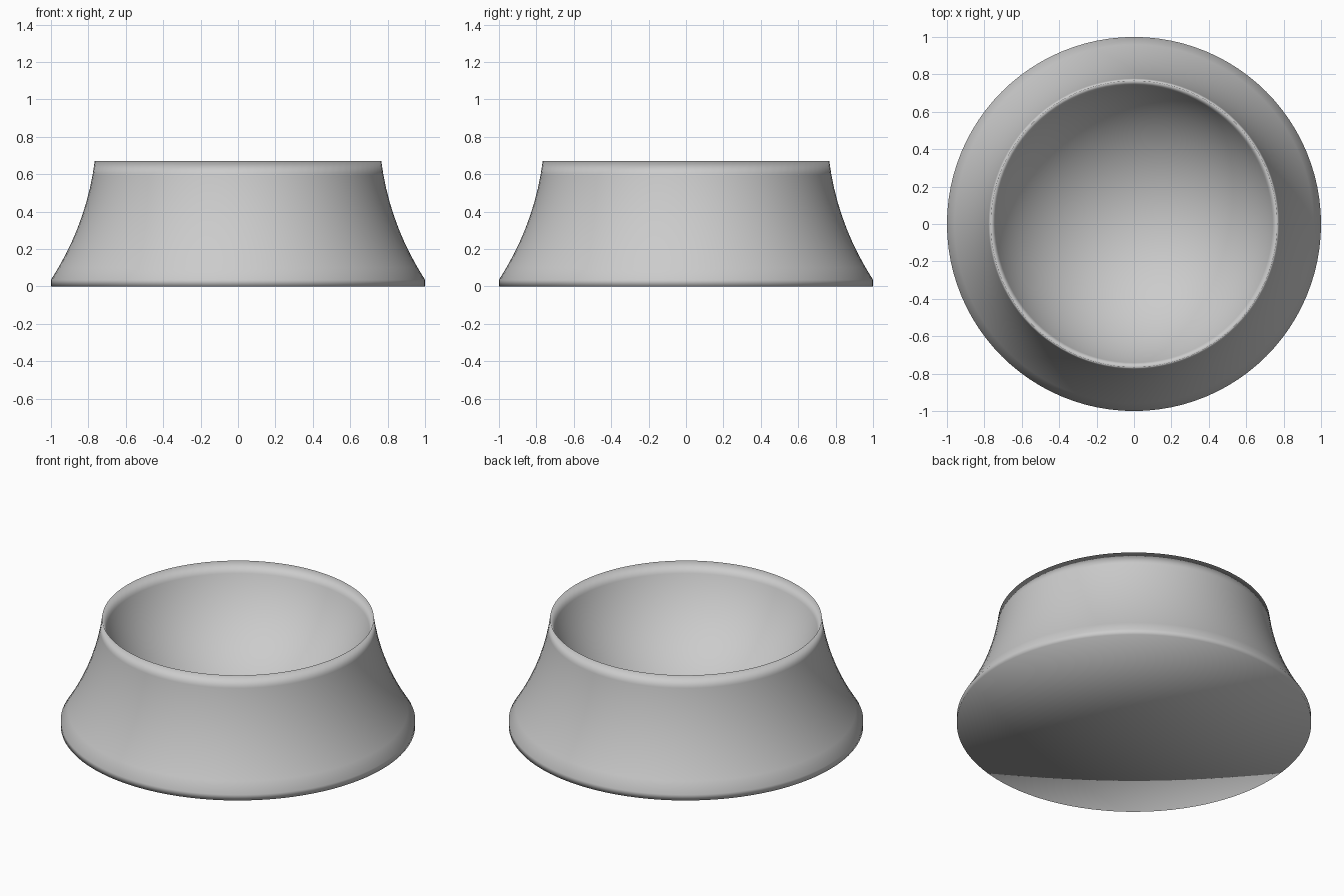
import bpy, bmesh, math

if "Cube" in bpy.data.objects:
    bpy.data.objects.remove(bpy.data.objects["Cube"])

SIDES = 96

# Outer wall: short vertical foot, then a concave sweep up to the knife-edge rim
foot, ctrl, rim = (1.0, 0.035), (0.81, 0.33), (0.766, 0.67)
profile = [(1.0, 0.0)]
for i in range(10):
    t = i / 9
    profile.append(tuple((1 - t) ** 2 * a + 2 * t * (1 - t) * b + t * t * c
                         for a, b, c in zip(foot, ctrl, rim)))

# Inner bowl: spherical hollow from the rim down to the centre
A, DEPTH = 0.766, 0.565
R = (A * A + DEPTH * DEPTH) / (2 * DEPTH)
centre_z = 0.67 - DEPTH + R
half_angle = math.asin(A / R)
for i in range(1, 14):
    a = half_angle * (1 - i / 14)
    profile.append((R * math.sin(a), centre_z - R * math.cos(a)))

# Lathe the profile and close it with centre fans
bm = bmesh.new()
rings = [[bm.verts.new((r * math.cos(2 * math.pi * k / SIDES),
                        r * math.sin(2 * math.pi * k / SIDES), z))
          for k in range(SIDES)] for r, z in profile]
base_centre = bm.verts.new((0, 0, 0))
bowl_centre = bm.verts.new((0, 0, 0.67 - DEPTH))
for k in range(SIDES):
    n = (k + 1) % SIDES
    for lo, hi in zip(rings, rings[1:]):
        bm.faces.new((lo[k], lo[n], hi[n], hi[k]))
    bm.faces.new((base_centre, rings[0][n], rings[0][k]))
    bm.faces.new((bowl_centre, rings[-1][k], rings[-1][n]))
bmesh.ops.recalc_face_normals(bm, faces=bm.faces)
for f in bm.faces:
    f.smooth = True

mesh = bpy.data.meshes.new("bowl")
bm.to_mesh(mesh)
bm.free()
bpy.context.collection.objects.link(bpy.data.objects.new("bowl", mesh))
